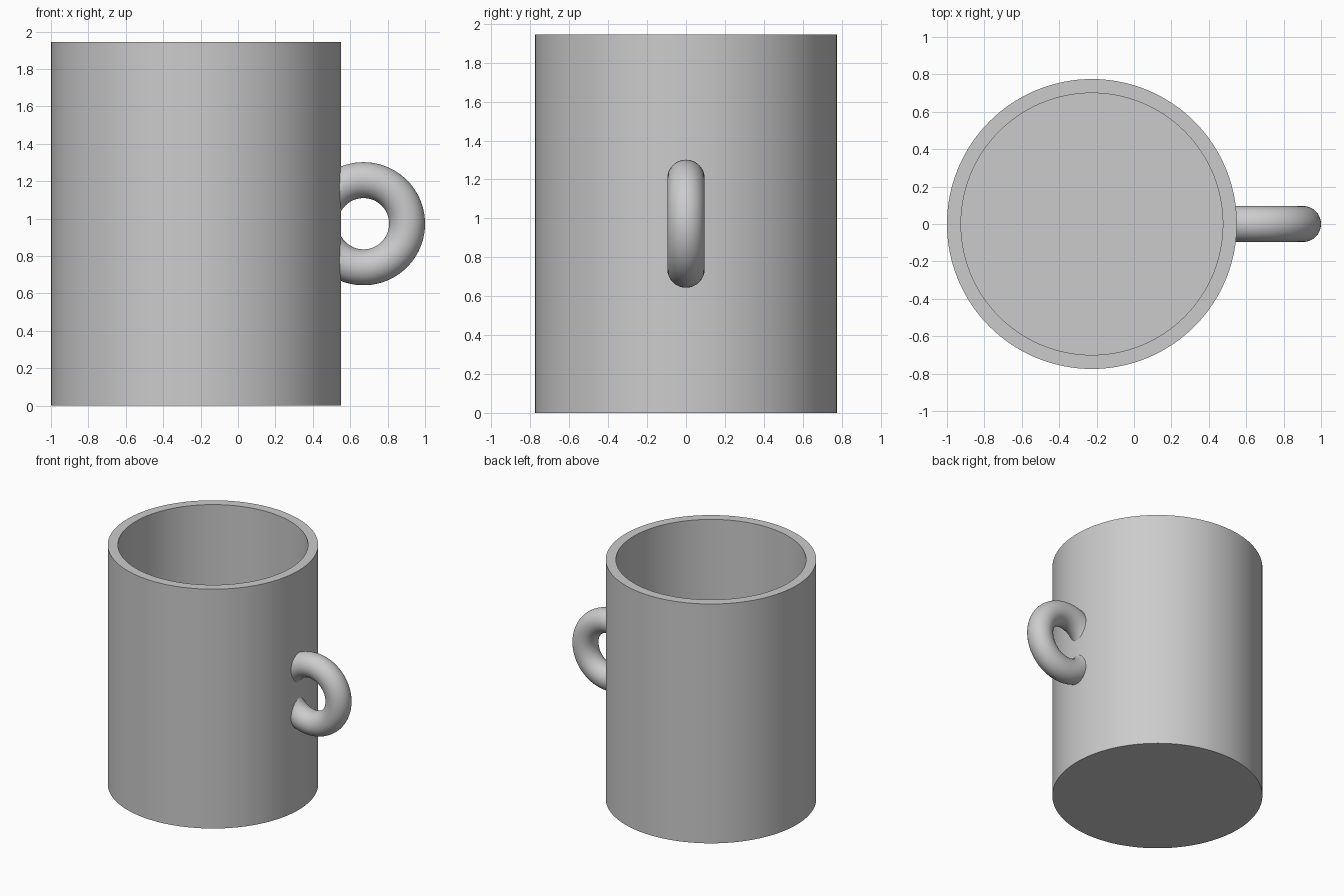
import bpy
import bmesh
import math

if "Cube" in bpy.data.objects:
    bpy.data.objects.remove(bpy.data.objects["Cube"], do_unlink=True)

CUP_X, RADIUS, HEIGHT, WALL = -0.225, 0.775, 1.945, 0.075

# Single grey material
grey = bpy.data.materials.new("plain grey")
grey.use_nodes = True
colour = (0.6, 0.6, 0.6, 1)
grey.diffuse_color = colour
grey.node_tree.nodes["Principled BSDF"].inputs["Base Color"].default_value = colour


def finish(obj, name):
    obj.name = name
    obj.data.name = name
    obj.data.materials.clear()
    obj.data.materials.append(grey)
    bpy.ops.object.select_all(action="DESELECT")
    obj.select_set(True)
    bpy.context.view_layer.objects.active = obj
    bpy.ops.object.shade_smooth_by_angle(angle=math.radians(35))


# Cup: solid cylinder whose top is inset for the rim and pushed down for the hollow
bpy.ops.mesh.primitive_cylinder_add(
    vertices=128, radius=RADIUS, depth=HEIGHT, location=(CUP_X, 0, HEIGHT / 2))
cup = bpy.context.object
bm = bmesh.new()
bm.from_mesh(cup.data)
top = max(bm.faces, key=lambda f: f.calc_center_median().z)
bmesh.ops.inset_individual(bm, faces=[top], thickness=WALL)
hollow = bmesh.ops.extrude_discrete_faces(bm, faces=[top])["faces"][0]
bmesh.ops.translate(bm, verts=hollow.verts, vec=(0, 0, WALL - HEIGHT))
bmesh.ops.recalc_face_normals(bm, faces=bm.faces)
bm.to_mesh(cup.data)
bm.free()
finish(cup, "cup_body")

# Handle: upright ring, trimmed inside the thickness of the wall
bpy.ops.mesh.primitive_cylinder_add(
    vertices=128, radius=RADIUS - WALL / 2, depth=HEIGHT, location=(CUP_X, 0, HEIGHT / 2))
cutter = bpy.context.object
cutter.hide_render = True
bpy.ops.mesh.primitive_torus_add(
    major_radius=0.233, minor_radius=0.096, major_segments=96, minor_segments=48,
    location=(0.671, 0, HEIGHT / 2), rotation=(math.pi / 2, 0, 0))
handle = bpy.context.object
trim = handle.modifiers.new("trim", "BOOLEAN")
trim.operation = "DIFFERENCE"
trim.solver = "EXACT"
trim.object = cutter
bpy.ops.object.modifier_apply(modifier=trim.name)
bpy.data.objects.remove(cutter, do_unlink=True)
finish(handle, "handle")
